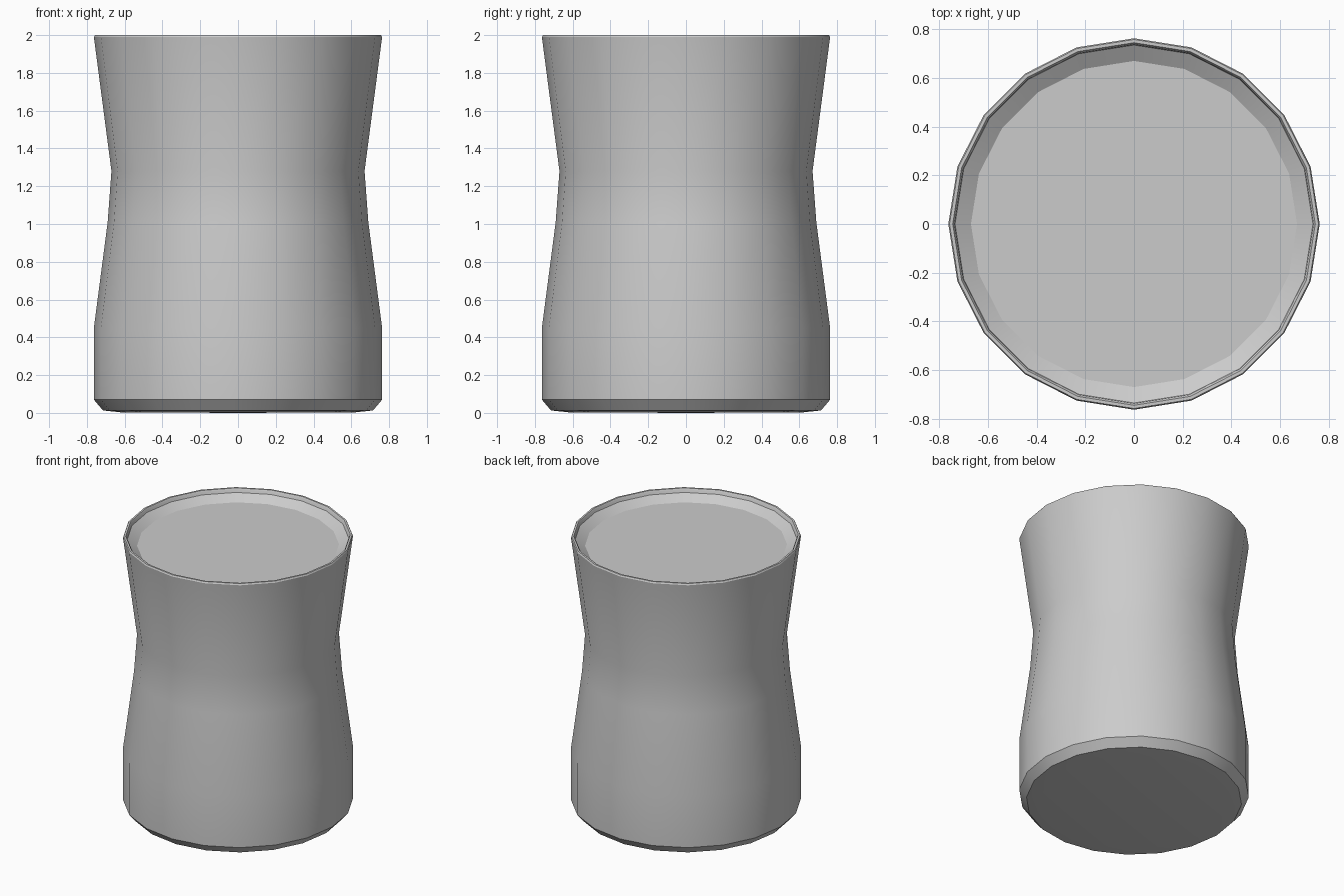
import bpy, bmesh, math

if "Cube" in bpy.data.objects:
    bpy.data.objects.remove(bpy.data.objects["Cube"])

SIDES = 20


def lathe(name, profile, angle=30):
    """Spin an (r, z) profile about z; r = 0 closes with a single point."""
    bm = bmesh.new()
    rings = []
    for r, z in profile:
        if r == 0:
            rings.append([bm.verts.new((0, 0, z))] * SIDES)
        else:
            rings.append([bm.verts.new((r * math.cos(2 * math.pi * i / SIDES),
                                        r * math.sin(2 * math.pi * i / SIDES), z))
                          for i in range(SIDES)])
    for a, b in zip(rings, rings[1:]):
        for i in range(SIDES):
            j = (i + 1) % SIDES
            bm.faces.new(dict.fromkeys((a[i], a[j], b[j], b[i])))
    me = bpy.data.meshes.new(name)
    bm.to_mesh(me)
    bm.free()
    ob = bpy.data.objects.new(name, me)
    bpy.context.collection.objects.link(ob)
    bpy.ops.object.select_all(action='DESELECT')
    ob.select_set(True)
    bpy.context.view_layer.objects.active = ob
    bpy.ops.object.shade_smooth_by_angle(angle=math.radians(angle))
    return ob


# Cup: underside, chamfer, waisted outer wall, rim, inner wall, inner floor
lathe("cup", [
    (0, 0), (0.62, 0.003), (0.715, 0.013), (0.763, 0.07),
    (0.763, 0.45), (0.69, 1.01), (0.67, 1.28), (0.763, 1.99),
    (0.758, 2.0), (0.745, 2.0), (0.738, 1.99),
    (0.64, 1.28), (0.66, 1.01), (0.73, 0.45), (0.73, 0.10), (0, 0.10),
])

# Drink surface: sloped edge against the wall, flat middle
lathe("drink_surface", [(0.736, 1.972), (0.67, 1.93), (0, 1.93)], 25)
